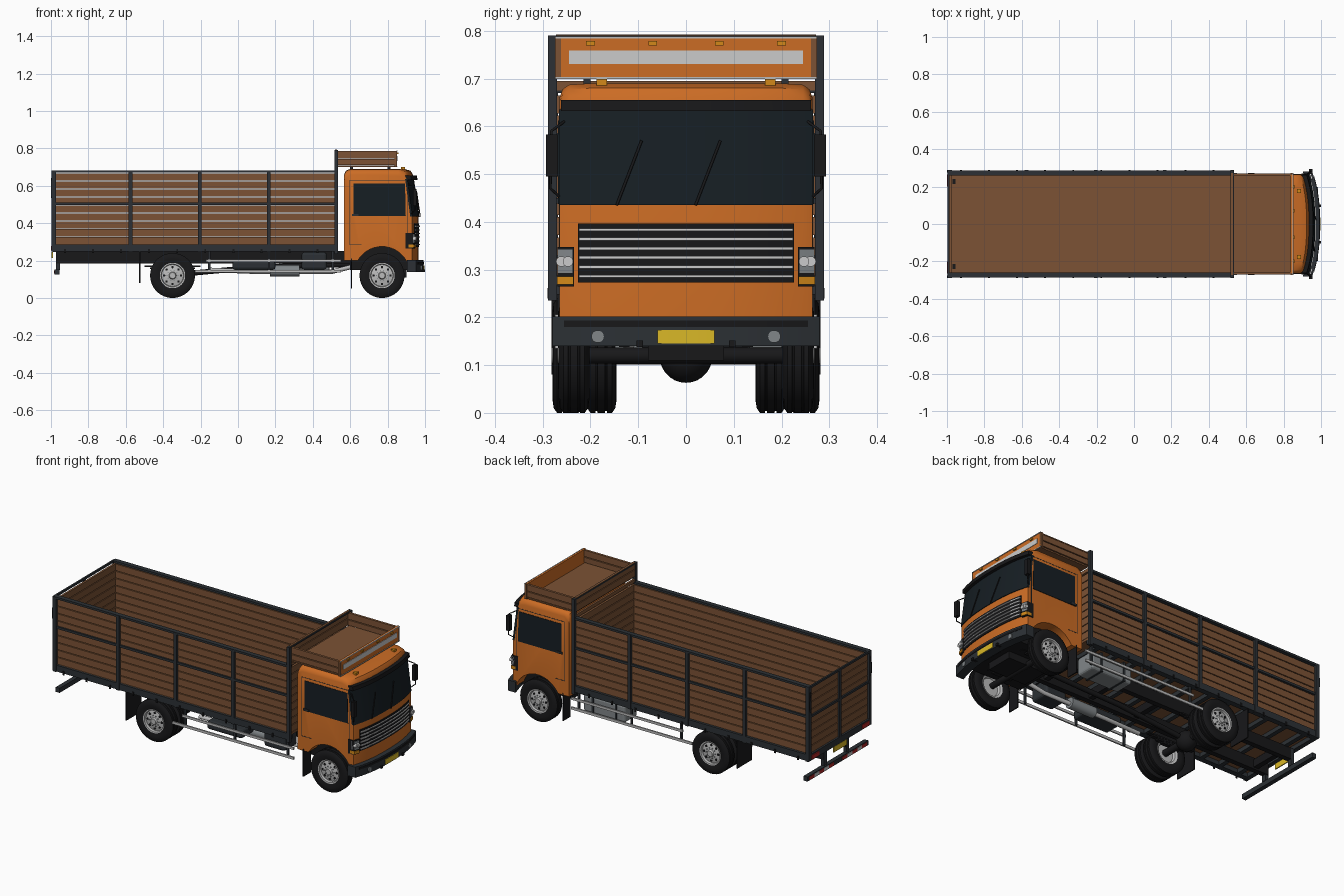
import bpy, bmesh, math
from mathutils import Matrix, Vector

if "Cube" in bpy.data.objects:
    bpy.data.objects.remove(bpy.data.objects["Cube"])

def mat(name, r, g, b):
    m = bpy.data.materials.new(name)
    m.diffuse_color = (r, g, b, 1)
    m.use_nodes = True
    m.node_tree.nodes["Principled BSDF"].inputs["Base Color"].default_value = m.diffuse_color
    return m

ORANGE = mat("orange_paint", .60, .15, .018)
WOOD = mat("wood", .20, .085, .035)
DARK = mat("dark_steel", .025, .03, .035)
BLACK = mat("black", .009, .009, .01)
GLASS = mat("glass", .008, .013, .017)
SILVER = mat("silver", .5, .5, .5)
WHITE = mat("white", .75, .75, .72)
AMBER = mat("amber", .65, .25, .01)
YELLOW = mat("yellow", .70, .48, .02)
RED = mat("red", .45, .02, .02)
TANK = mat("tank_grey", .22, .24, .25)

def finish(name, bm, m, smooth=True):
    bmesh.ops.remove_doubles(bm, verts=bm.verts, dist=1e-5)
    bmesh.ops.recalc_face_normals(bm, faces=bm.faces)
    me = bpy.data.meshes.new(name)
    bm.to_mesh(me)
    bm.free()
    if smooth:
        for p in me.polygons:
            p.use_smooth = True
        me.set_sharp_from_angle(angle=math.radians(35))
    me.materials.append(m)
    ob = bpy.data.objects.new(name, me)
    bpy.context.collection.objects.link(ob)
    return ob

def boxes(name, items, m, mirror=False):
    """One object from (x0,x1,y0,y1,z0,z1) boxes, optionally mirrored in y."""
    bm = bmesh.new()
    if mirror:
        items = items + [(a, b, -d, -c, e, f) for a, b, c, d, e, f in items]
    for x0, x1, y0, y1, z0, z1 in items:
        mx = Matrix.Translation(((x0+x1)/2, (y0+y1)/2, (z0+z1)/2)) @ Matrix.Diagonal((x1-x0, y1-y0, z1-z0, 1))
        bmesh.ops.create_cube(bm, size=1, matrix=mx)
    me_ob = bpy.data.meshes.new(name)
    bm.to_mesh(me_ob)
    bm.free()
    me_ob.materials.append(m)
    ob = bpy.data.objects.new(name, me_ob)
    bpy.context.collection.objects.link(ob)
    return ob

def loft(name, sections, m):
    bm = bmesh.new()
    rings = [[bm.verts.new(p) for p in s] for s in sections]
    n = len(rings[0])
    for a, b in zip(rings, rings[1:]):
        for i in range(n):
            bm.faces.new((a[i], a[(i+1) % n], b[(i+1) % n], b[i]))
    bm.faces.new(rings[0])
    bm.faces.new(rings[-1])
    return finish(name, bm, m)

def cyls(name, items, m, axis='X', seg=20):
    """Cylinders (x,y,z,radius,depth) in one object."""
    bm = bmesh.new()
    rot = {'X': Matrix.Rotation(math.pi/2, 4, 'Y'), 'Y': Matrix.Rotation(math.pi/2, 4, 'X'), 'Z': Matrix()}[axis]
    for x, y, z, r, d in items:
        bmesh.ops.create_cone(bm, cap_ends=True, segments=seg, radius1=r, radius2=r, depth=d,
                              matrix=Matrix.Translation((x, y, z)) @ rot)
    return finish(name, bm, m)

def tube(name, pts, r, m):
    cu = bpy.data.curves.new(name, 'CURVE')
    cu.dimensions = '3D'
    cu.bevel_depth, cu.bevel_resolution, cu.use_fill_caps = r, 2, True
    sp = cu.splines.new('POLY')
    sp.points.add(len(pts)-1)
    for p, c in zip(sp.points, pts):
        p.co = (*c, 1)
    cu.materials.append(m)
    ob = bpy.data.objects.new(name, cu)
    bpy.context.collection.objects.link(ob)

def lathe(name, prof, x, y, s, m, closed):
    """Revolve (radius, outward offset) about a wheel axle."""
    bm = bmesh.new()
    vs = [bm.verts.new((r, s*w, 0)) for r, w in prof]
    es = [bm.edges.new(e) for e in zip(vs, vs[1:])]
    if closed:
        es.append(bm.edges.new((vs[-1], vs[0])))
    bmesh.ops.spin(bm, geom=vs+es, cent=(0, 0, 0), axis=(0, 1, 0), angle=2*math.pi, steps=44)
    bmesh.ops.translate(bm, verts=bm.verts, vec=(x, y, .12))
    return finish(name, bm, m)

# Cab shell: side profile lofted across the width, bowed front, wheel arch
def fx(y, z):
    lean = .03*max(0, min(1, (z-.43)/.22))
    return .965 - lean - .035*(abs(y)/.265)**2.5

def cab_section(y):
    a = abs(y)
    zt = .69 - (.03 if a > .262 else .012 if a > .255 else .003 if a > .24 else 0)
    f = fx(y, .655)
    p = [(.568, .2), (.568, zt-.03), (.576, zt-.01), (.60, zt), (f-.045, zt), (f-.012, zt-.01), (f, zt-.03),
         (fx(y, .43), .43), (fx(y, .2), .17)]
    for i in range(13):
        t = math.radians(17.5 + (150-17.5)*i/12)
        p.append((.77+.15*math.cos(t), .125+.15*math.sin(t)))
    return [(x, y, z) for x, z in p]

half = [.05, .1, .15, .2, .245, .258, .265]
loft("cab_shell", [cab_section(y) for y in [-v for v in half[::-1]] + [0] + half], ORANGE)

def front_panel(name, y0, y1, z0, z1, off, m, thick=.012, n=14):
    secs = []
    for i in range(n+1):
        y = y0+(y1-y0)*i/n
        b, t = fx(y, z0)+off, fx(y, z1)+off
        secs.append([(b, y, z0), (t, y, z1), (t-thick, y, z1), (b-thick, y, z0)])
    return loft(name, secs, m)

front_panel("windscreen", -.266, .266, .435, .635, .004, GLASS)
front_panel("sun_visor", -.262, .262, .632, .655, .022, BLACK, .03)
front_panel("grille_panel", -.226, .226, .273, .397, .004, BLACK)
for i in range(6):
    z = .283+.0195*i
    front_panel(f"grille_bar_{i}", -.224, .224, z, z+.006, .009, WHITE, .008)
front_panel("bumper", -.28, .28, .14, .202, .028, DARK, .05)
front_panel("bumper_groove", -.255, .255, .18, .193, .030, BLACK, .01)
front_panel("front_plate", -.06, .06, .145, .174, .031, YELLOW, .006)
boxes("tow_hooks", [(.97, 1.0, .09, .104, .138, .152)], BLACK, True)
cyls("fog_lamps", [(fx(.185, .2)+.025, s*.185, .16, .013, .014) for s in (1, -1)], TANK)

# Headlights, mirrors, wipers and roof lamps
for s, side in ((1, "left"), (-1, "right")):
    front_panel("headlight_housing_"+side, s*.234, s*.269, .265, .347, .008, BLACK, .04, 3)
    front_panel("headlight_lens_"+side, s*.238, s*.269, .293, .342, .011, TANK, .02, 3)
    front_panel("indicator_"+side, s*.236, s*.270, .269, .286, .012, AMBER, .03, 3)
    cyls("headlight_bulbs_"+side, [(fx(y, .3)+.012, s*y, .317, .011, .014) for y in (.247, .261)], WHITE)
    boxes("mirror_"+side, [(.935, .955, *sorted((s*.268, s*.293)), .495, .583)], BLACK)
    tube("mirror_arm_"+side, [(.91, s*.255, .61), (.945, s*.282, .59), (.947, s*.284, .47), (.925, s*.262, .45)], .003, BLACK)
    y = -.145 if s > 0 else .02
    tube("wiper_"+side, [(fx(y, .435)+.01, y, .435), (fx(y+.05, .57)+.01, y+.052, .57)], .003, BLACK)
boxes("roof_lamps", [(.872, .892, .165, .187, .685, .699)], AMBER, True)

# Doors: window, seams, handle, step
bm = bmesh.new()
for s in (1, -1):
    o = [(.617, .437), (.897, .437), (.893, .612), (.617, .612)]
    f = bm.faces.new([bm.verts.new((x, s*.2675, z)) for x, z in o])
    r = bmesh.ops.extrude_face_region(bm, geom=[f])
    bmesh.ops.translate(bm, vec=(0, -s*.01, 0), verts=[v for v in r['geom'] if isinstance(v, bmesh.types.BMVert)])
finish("side_windows", bm, GLASS, False)
boxes("door_seams", [(.596, .599, .26, .266, .285, .63), (.905, .908, .26, .266, .285, .62),
                     (.596, .907, .26, .266, .627, .63), (.596, .66, .26, .266, .283, .286),
                     (.61, .645, .262, .272, .438, .45)], DARK, True)
boxes("engine_block", [(.60, .93, -.19, .19, .15, .30), (.66, .90, -.08, .08, .11, .15)], BLACK)

# Cargo bed: floor, gapped planks, steel frame
boxes("bed_floor", [(-.985, .53, -.275, .275, .272, .285)], WOOD)
zs = [.287+.0425*i for i in range(9)]
boxes("side_planks", [(-.985, .525, .262, .275, z, z+.038) for z in zs], WOOD, True)
boxes("tail_planks", [(-.987, -.975, -.262, .262, z, z+.038) for z in zs], WOOD)
boxes("head_planks", [(.518, .53, -.272, .272, z, z+.038) for z in [.287+.0425*i for i in range(12) if i != 9]]
      + [(.518, .53, -.272, .272, .675, .695)], WOOD)
posts = [-.982, -.575, -.205, .165]
boxes("side_posts", [(x-.01, x+.01, .274, .288, .245, .68) for x in posts]
      + [(.516, .535, .27, .289, .235, .79)], DARK, True)
boxes("side_rails", [(-.99, .53, .26, .287, .67, .682), (-.99, .53, .274, .285, .497, .510),
                     (-.99, .53, .255, .286, .248, .285)], DARK, True)
boxes("tail_frame", [(-.996, -.986, -.28, .28, .67, .682), (-.996, -.986, -.28, .28, .497, .51),
                     (-.996, -.97, -.285, .285, .248, .285), (-.996, -.986, -.009, .009, .28, .68),
                     (-.996, -.974, -.288, -.268, .25, .68), (-.996, -.974, .268, .288, .25, .68)], DARK)
boxes("head_top_rail", [(.516, .535, -.285, .285, .782, .79)], DARK)
boxes("floor_hooks", [(-.97, -.955, .215, .24, .285, .289)], BLACK, True)
boxes("rope_hooks", [(-.93+.15*i, -.92+.15*i, .285, .29, .24, .262) for i in range(10)], BLACK, True)
for s in (1, -1):
    tube(f"tail_chain_{s}", [(-.996, s*.275, .65), (-.999, s*.285, .6), (-.999, s*.286, .56), (-.996, s*.278, .53)], .002, BLACK)

# Luggage tray above the cab
boxes("tray_floor", [(.53, .845, -.265, .265, .70, .708)], WOOD)
boxes("tray_sides", [(.53, .845, .258, .268, .712, .742), (.53, .845, .258, .268, .747, .779)], WOOD, True)
boxes("tray_side_caps", [(.53, .845, .256, .27, .779, .785), (.838, .85, .262, .274, .70, .787)], WOOD, True)
boxes("tray_front_board", [(.838, .85, -.273, .273, .703, .787)], ORANGE)
boxes("tray_front_trim", [(.848, .853, -.273, .273, .699, .703), (.848, .853, -.273, .273, .784, .788)], SILVER)
boxes("tray_front_strip", [(.85, .853, -.245, .245, .731, .759)], WHITE)
boxes("tray_lamps", [(.85, .857, y-.009, y+.009, .769, .779) for y in (-.2, -.07, .07, .2)], AMBER)
boxes("tray_supports", [(x, x+.015, .2, .215, .68, .702) for x in (.60, .80)], DARK, True)

# Chassis, cross-members, driveline
boxes("chassis_rails", [(-.97, .93, .085, .115, .185, .25)], BLACK, True)
boxes("cross_members", [(-.93+.125*i, -.905+.125*i, -.275, .275, .248, .273) for i in range(12)], DARK)
boxes("chassis_ties", [(x, x+.03, -.09, .09, .195, .24) for x in (-.9, -.6, -.1, .2, .5)], BLACK)
tube("drive_shaft", [(.62, 0, .18), (.1, 0, .165), (-.33, 0, .125)], .014, BLACK)
cyls("axles", [(-.35, 0, .12, .019, .42), (.77, 0, .12, .017, .42)], BLACK, 'Y')
bm = bmesh.new()
bmesh.ops.create_uvsphere(bm, u_segments=24, v_segments=14, radius=.055, matrix=Matrix.Translation((-.35, 0, .118)))
finish("differential", bm, BLACK)
for x in (-.35, .77):
    boxes("leaf_springs", [(x-.15+.03*i, x+.15-.03*i, .118, .14, .165-.009*i, .173-.009*i) for i in range(4)], BLACK, True)

# Fuel tank, battery boxes, exhaust, side guards
tank = boxes("fuel_tank", [(.22, .49, .13, .25, .13, .235)], TANK)
crate = boxes("equipment_boxes", [(-.03, .20, -.25, -.13, .15, .20), (.34, .475, -.25, -.13, .15, .245)], DARK)
for o in (tank, crate):
    b = o.modifiers.new("bevel", 'BEVEL')
    b.width, b.segments = .015, 3
boxes("tank_straps", [(x, x+.012, .128, .253, .128, .24) for x in (.27, .42)], DARK)
tube("exhaust", [(.62, -.13, .17), (.5, -.12, .14), (.1, -.12, .14), (-.15, -.14, .15)], .012, SILVER)
cyls("muffler", [(.25, -.12, .145, .03, .16)], TANK)
boxes("side_guards", [(-.23, .55, .266, .274, .135, .15), (-.17, .55, .266, .274, .192, .206)], SILVER, True)
boxes("guard_brackets", [(x, x+.012, .258, .268, .135, .255) for x in (-.16, .16, .5)], DARK, True)
boxes("mud_flaps", [(-.528, -.522, .145, .282, .08, .25), (.604, .61, .2, .268, .05, .21)], BLACK, True)

# Rear underrun bar, lamps and plate
boxes("underrun_bar", [(-.98, -.955, -.28, .28, .125, .152)], DARK)
boxes("underrun_legs", [(-.972, -.952, .09, .115, .15, .25)], DARK, True)
boxes("underrun_red", [(-.983, -.979, y, y+.045, .13, .147) for y in (.04, .13, .22)], RED, True)
boxes("underrun_white", [(-.983, -.979, y, y+.045, .13, .147) for y in (.085, .175)], WHITE, True)
boxes("tail_lamps", [(-1.0, -.995, .20, .265, .255, .277)], RED, True)
boxes("rear_plate", [(-.996, -.99, -.06, .06, .215, .247)], YELLOW)

# Wheels: single front, double rear
TYRE = [(.066, -.006), (.09, 0), (.11, -.003), (.12, -.010), (.12, -.02), (.116, -.021), (.116, -.024), (.12, -.025),
        (.12, -.04), (.116, -.041), (.116, -.044), (.12, -.045), (.12, -.055), (.11, -.062), (.09, -.065), (.066, -.059)]
RIM = [(0, .002), (.016, .002), (.02, -.008), (.036, -.012), (.052, -.014), (.058, -.016), (.061, -.003),
       (.068, -.002), (.067, -.06), (.055, -.055), (.05, -.04), (0, -.04)]
for x, y, tag in ((.77, .267, "front"), (-.35, .28, "rear_outer"), (-.35, .21, "rear_inner")):
    for s, side in ((1, "left"), (-1, "right")):
        n = f"{tag}_{side}"
        lathe("tyre_"+n, TYRE, x, s*y, s, BLACK, True)
        lathe("rim_"+n, RIM, x, s*y, s, SILVER, False)
        ring = lambda r, w, rad, d, k: [(x+r*math.cos(i*2*math.pi/k), s*(y+w), .12+r*math.sin(i*2*math.pi/k), rad, d) for i in range(k)]
        cyls("rim_holes_"+n, ring(.045, -.0125, .0065, .004, 8), BLACK, 'Y', 12)
        cyls("wheel_nuts_"+n, ring(.029, -.009, .003, .008, 10), TANK, 'Y', 6)
